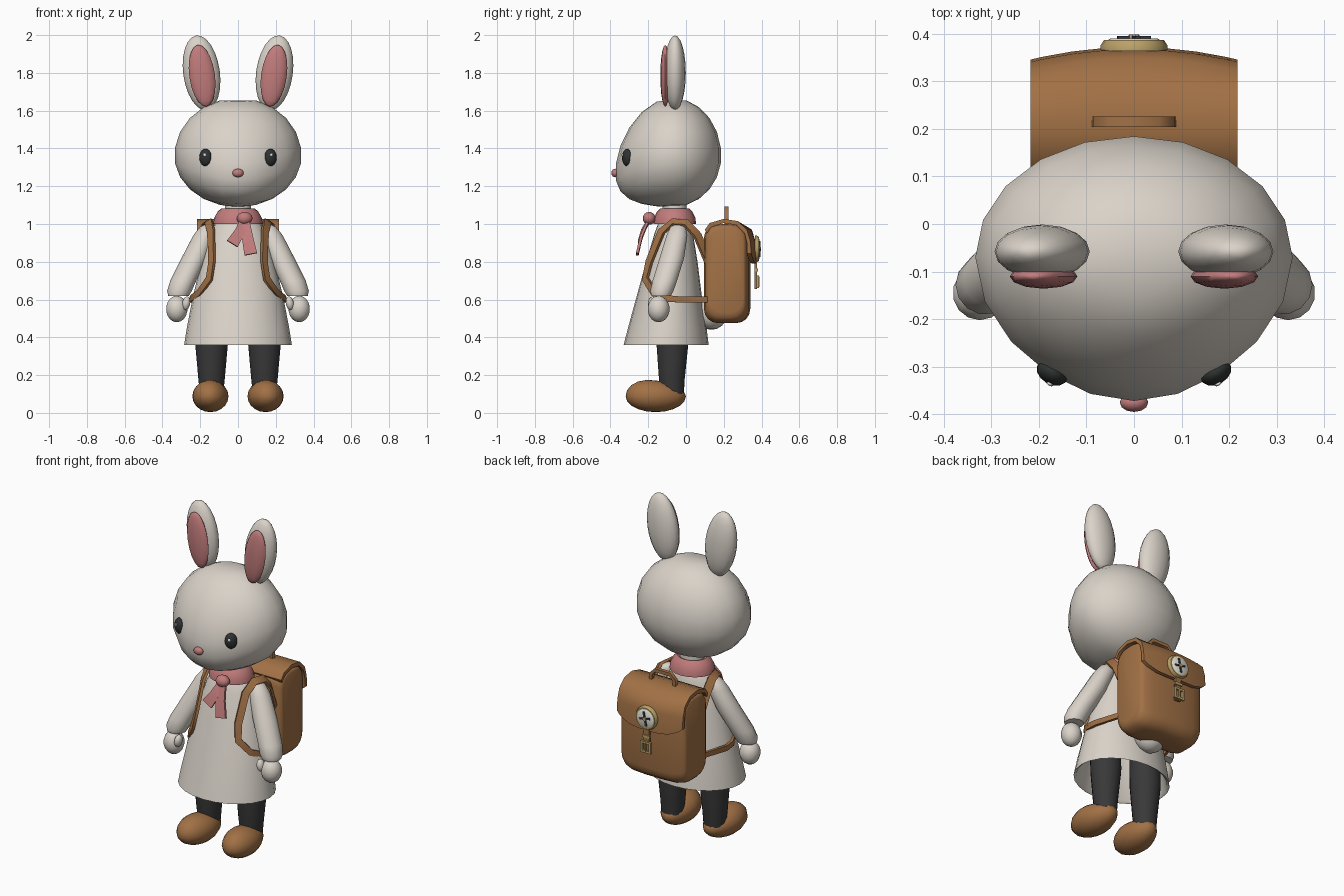
import bpy, bmesh, math
from mathutils import Vector, Matrix

if "Cube" in bpy.data.objects:
    bpy.data.objects.remove(bpy.data.objects["Cube"])


def material(name, rgb):
    m = bpy.data.materials.new(name)
    m.diffuse_color = (*rgb, 1)
    m.use_nodes = True
    m.node_tree.nodes["Principled BSDF"].inputs["Base Color"].default_value = m.diffuse_color
    return m


CREAM = material("cream", (0.70, 0.65, 0.585))
BROWN = material("leather_brown", (0.36, 0.165, 0.06))
PINK = material("dusty_pink", (0.54, 0.20, 0.20))
CHARCOAL = material("charcoal", (0.04, 0.04, 0.042))
BLACK = material("eye_black", (0.028, 0.032, 0.032))
GOLD = material("brass", (0.50, 0.36, 0.14))
WHITE = material("white", (0.8, 0.8, 0.76))


def finish(name, bm, mat, angle=45):
    bmesh.ops.recalc_face_normals(bm, faces=bm.faces)
    me = bpy.data.meshes.new(name)
    bm.to_mesh(me)
    bm.free()
    me.materials.append(mat)
    me.shade_smooth()
    me.set_sharp_from_angle(angle=math.radians(angle))
    ob = bpy.data.objects.new(name, me)
    bpy.context.collection.objects.link(ob)
    return ob


def loft(name, rings, mat, angle=45):
    """Skin closed rings of equal length and cap both ends."""
    bm = bmesh.new()
    vs = [[bm.verts.new(p) for p in r] for r in rings]
    n = len(vs[0])
    for a, b in zip(vs, vs[1:]):
        for i in range(n):
            j = (i + 1) % n
            bm.faces.new((a[i], a[j], b[j], b[i]))
    bm.faces.new(vs[0])
    bm.faces.new(vs[-1])
    return finish(name, bm, mat, angle)


def oval(cx, cy, z, rx, ry, n=20):
    return [(cx + rx * math.cos(2 * math.pi * i / n),
             cy + ry * math.sin(2 * math.pi * i / n), z) for i in range(n)]


def ball(name, loc, r, mat, seg=16, rings=10, ry=0, rz=0, shape=None):
    """Ellipsoid, turned about y then z, with an optional shaping rule."""
    bm = bmesh.new()
    bmesh.ops.create_uvsphere(bm, u_segments=seg, v_segments=rings, radius=1)
    if shape:
        for v in bm.verts:
            v.co = shape(v.co)
    m = (Matrix.Translation(loc) @ Matrix.Rotation(math.radians(rz), 4, 'Z')
         @ Matrix.Rotation(math.radians(ry), 4, 'Y') @ Matrix.Diagonal((*r, 1)))
    bm.transform(m)
    return finish(name, bm, mat, 60)


def ribbon(name, pts, outward, widths, thick, mat):
    """Flat band along a path, facing the outward direction."""
    pts = [Vector(p) for p in pts]
    rings = []
    for i, p in enumerate(pts):
        t = (pts[min(i + 1, len(pts) - 1)] - pts[max(i - 1, 0)]).normalized()
        side = t.cross(outward(p)).normalized()
        nor = side.cross(t)
        w = widths[0] + (widths[1] - widths[0]) * i / (len(pts) - 1)
        s, d = side * w / 2, nor * thick / 2
        rings.append([p + s + d, p - s + d, p - s - d, p + s - d])
    return loft(name, rings, mat, 50)


def box(name, loc, size, mat, turn=0):
    bm = bmesh.new()
    bmesh.ops.create_cube(bm, size=1)
    bm.transform(Matrix.Translation(loc) @ Matrix.Rotation(turn, 4, 'Y')
                 @ Matrix.Diagonal((*size, 1)))
    return finish(name, bm, mat, 30)


def disc(name, c, r, y0, y1, mat, n=20):
    ring = lambda y, k: [(c[0] + p[0] * k, y, c[1] + p[1] * k)
                         for p in oval(0, 0, 0, r, r, n)]
    return loft(name, [ring(y0, 1), ring((y0 + y1) / 2, 1), ring(y1, 0.9)], mat, 35)


# head: pointed muzzle drooping forward, flattened crown
def head_shape(c):
    f = max(0, -c.y)
    z = min(c.z, 0.96) * (0.307 if c.z > 0 else 0.27)
    return Vector((c.x * 0.337 * (1 - 0.13 * f * f),
                   c.y * (0.305 if c.y < 0 else 0.257), z - 0.09 * f * f))


ball("head", (0, -0.07, 1.36), (1, 1, 1), CREAM, 20, 11, shape=head_shape)
ball("nose", (0, -0.375, 1.27), (0.03, 0.02, 0.023), PINK, 12, 8)
loft("neck", [oval(0, -0.06, z, 0.07, 0.065, 14) for z in (0.98, 1.14)], CREAM)

# coat: flared and hollow below
coat = [(0.70, -0.085, 0.19, 0.13), (0.37, -0.105, 0.27, 0.21), (0.36, -0.105, 0.285, 0.225),
        (0.45, -0.099, 0.271, 0.208), (0.60, -0.09, 0.242, 0.176), (0.80, -0.075, 0.195, 0.136),
        (0.95, -0.065, 0.15, 0.102), (1.01, -0.06, 0.115, 0.085), (1.05, -0.06, 0.07, 0.06)]
loft("coat", [oval(0, y, z, a, b, 24) for z, y, a, b in coat], CREAM)
ball("tail", (0, 0.135, 0.53), (0.09, 0.085, 0.09), CREAM, 14, 9)

# scarf with knot and two hanging tails
scarf = [(1.0, 0.10), (1.0, 0.13), (1.03, 0.127), (1.065, 0.108), (1.083, 0.088), (1.07, 0.06)]
loft("scarf", [oval(0, -0.06, z, r, r * 0.87) for z, r in scarf], PINK, 50)
ball("scarf_knot", (0.035, -0.195, 1.03), (0.042, 0.034, 0.034), PINK, 12, 8)
front = lambda p: Vector((0, -1, 0))
ribbon("scarf_tail_short", [(0.03, -0.195, 1.02), (0.01, -0.23, 0.96), (-0.03, -0.248, 0.895)],
       front, (0.04, 0.066), 0.014, PINK)
ribbon("scarf_tail_long", [(0.035, -0.2, 1.02), (0.05, -0.237, 0.93), (0.068, -0.258, 0.84)],
       front, (0.05, 0.068), 0.014, PINK)


# shoes: high rounded toe, lower heel
def shoe_shape(c):
    return Vector((c.x * (1 - 0.12 * max(0, c.y)), c.y,
                   c.z * (1 - 0.25 * c.y if c.z > 0 else 1)))


sleeve = [(0.15, -0.04, 1.0, 0.02), (0.16, -0.042, 0.985, 0.045), (0.178, -0.048, 0.94, 0.063),
          (0.23, -0.075, 0.82, 0.074), (0.29, -0.112, 0.70, 0.074), (0.31, -0.128, 0.645, 0.07),
          (0.315, -0.132, 0.618, 0.058)]
strap = [(0.165, 0.12, 0.80), (0.175, 0.06, 0.94), (0.172, 0.0, 1.005), (0.155, -0.07, 1.01),
         (0.142, -0.13, 0.96), (0.138, -0.195, 0.80), (0.152, -0.215, 0.71), (0.205, -0.17, 0.635),
         (0.245, -0.09, 0.605), (0.248, -0.03, 0.60), (0.20, 0.12, 0.60)]

for s, tag in ((1, "left"), (-1, "right")):
    # ears and face
    ball("ear_" + tag, (0.193 * s, -0.058, 1.80), (0.097, 0.057, 0.20), CREAM, 16, 12, ry=8 * s)
    ball("inner_ear_" + tag, (0.19 * s, -0.11, 1.785), (0.068, 0.026, 0.165), PINK, 12, 10, ry=8 * s)
    ball("eye_" + tag, (0.172 * s, -0.312, 1.352), (0.035, 0.025, 0.046), BLACK, 14, 10, rz=30 * s)
    ball("eye_glint_" + tag, (0.177 * s, -0.336, 1.366), (0.008, 0.004, 0.009), WHITE, 8, 6, rz=30 * s)
    # arms and hands
    loft("sleeve_" + tag, [oval(x * s, y, z, r * 0.93, r * 0.9, 14) for x, y, z, r in sleeve], CREAM, 50)
    ball("hand_" + tag, (0.324 * s, -0.145, 0.55), (0.058, 0.058, 0.07), CREAM, 14, 9)
    ball("thumb_" + tag, (0.274 * s, -0.175, 0.58), (0.022, 0.027, 0.037), CREAM, 10, 7, ry=-10 * s)
    # legs and shoes
    loft("leg_" + tag, [oval(0.14 * s, y, z, r, r, 14) for z, y, r in
                        ((0.10, -0.072, 0.062), (0.18, -0.075, 0.07), (0.36, -0.072, 0.086),
                         (0.52, -0.075, 0.086))], CHARCOAL)
    ball("shoe_" + tag, (0.146 * s, -0.16, 0.088), (0.096, 0.16, 0.084), BROWN, 16, 10, rz=4 * s,
         shape=shoe_shape)
    # shoulder straps
    ribbon("strap_" + tag, [(x * s, y, z) for x, y, z in strap],
           lambda p: p - Vector((0, -0.06, min(p.z, 0.82))), (0.05, 0.03), 0.016, BROWN)


# backpack body: rounded side profile swept across the width
def pack_ring(x, inset):
    y0, y1 = 0.095 + inset * 0.5, 0.32 + 0.022 * (1 - (x / 0.215) ** 2) - inset * 0.3
    z0, z1, r = 0.475 + inset, 1.0 - inset * 0.4, 0.075
    out = []
    for cy, cz, a0 in ((y1 - r, z1 - r, 0), (y0 + r, z1 - r, 90),
                       (y0 + r, z0 + r, 180), (y1 - r, z0 + r, 270)):
        for k in range(5):
            a = math.radians(a0 + 22.5 * k)
            out.append((x, cy + r * math.cos(a), cz + r * math.sin(a)))
    return out


half = [(0.06, 0), (0.14, 0), (0.19, 0.012), (0.209, 0.03), (0.215, 0.055)]
stations = [(-x, i) for x, i in reversed(half)] + half
loft("pack_body", [pack_ring(x, i) for x, i in stations], BROWN, 50)


# backpack flap: thick curved lid with a dipped lower edge
def flap_ring(x):
    q = (x / 0.22) ** 2
    end = 0.79 + 0.055 * q ** 2
    outer = [(0.10, 0.97), (0.125, 1.005), (0.20, 1.027), (0.275, 1.015),
             (0.322, 0.97), (0.34, 0.91), (0.345, end)]
    pts = [Vector((y + (0.027 * (1 - q) if y > 0.3 else 0), z)) for y, z in outer]
    mid = Vector((0.2, 0.8))
    inner = [p + (mid - p).normalized() * 0.022 for p in pts[:-1]]
    inner.append(pts[-1] - Vector((0.022, 0)))
    return [(x, p.x, p.y) for p in pts + inner[::-1]]


loft("pack_flap", [flap_ring(x / 100) for x in (-21.8, -19, -13, -6.5, 0, 6.5, 13, 19, 21.8)], BROWN)

# carry handle
ribbon("pack_handle", [(-0.08, 0.215, 1.0), (-0.077, 0.215, 1.055), (-0.05, 0.215, 1.083),
                       (0.05, 0.215, 1.083), (0.077, 0.215, 1.055), (0.08, 0.215, 1.0)],
       lambda p: p - Vector((0, 0.215, 0.98)), (0.022, 0.022), 0.02, BROWN)

# compass badge
disc("compass_case", (0, 0.868), 0.07, 0.364, 0.387, GOLD)
disc("compass_face", (0, 0.868), 0.055, 0.383, 0.390, WHITE)
box("compass_needle", (0, 0.392, 0.868), (0.012, 0.006, 0.085), CHARCOAL, 0.2)
box("compass_crossbar", (0, 0.392, 0.868), (0.07, 0.006, 0.01), CHARCOAL, 0.2)
disc("compass_pin", (0, 0.868), 0.012, 0.388, 0.398, GOLD, 10)

# closing tab and buckle
box("buckle_tab", (0, 0.369, 0.735), (0.036, 0.014, 0.16), BROWN)
for i, z in enumerate((0.667, 0.722)):
    box("buckle_bar_%d" % i, (0, 0.380, z), (0.07, 0.014, 0.012), GOLD)
for i, x in enumerate((-0.029, 0.029)):
    box("buckle_side_%d" % i, (x, 0.380, 0.695), (0.012, 0.014, 0.055), GOLD)
box("buckle_pin", (0, 0.384, 0.695), (0.008, 0.008, 0.055), GOLD)
box("buckle_loop", (0, 0.374, 0.757), (0.048, 0.016, 0.016), GOLD)
